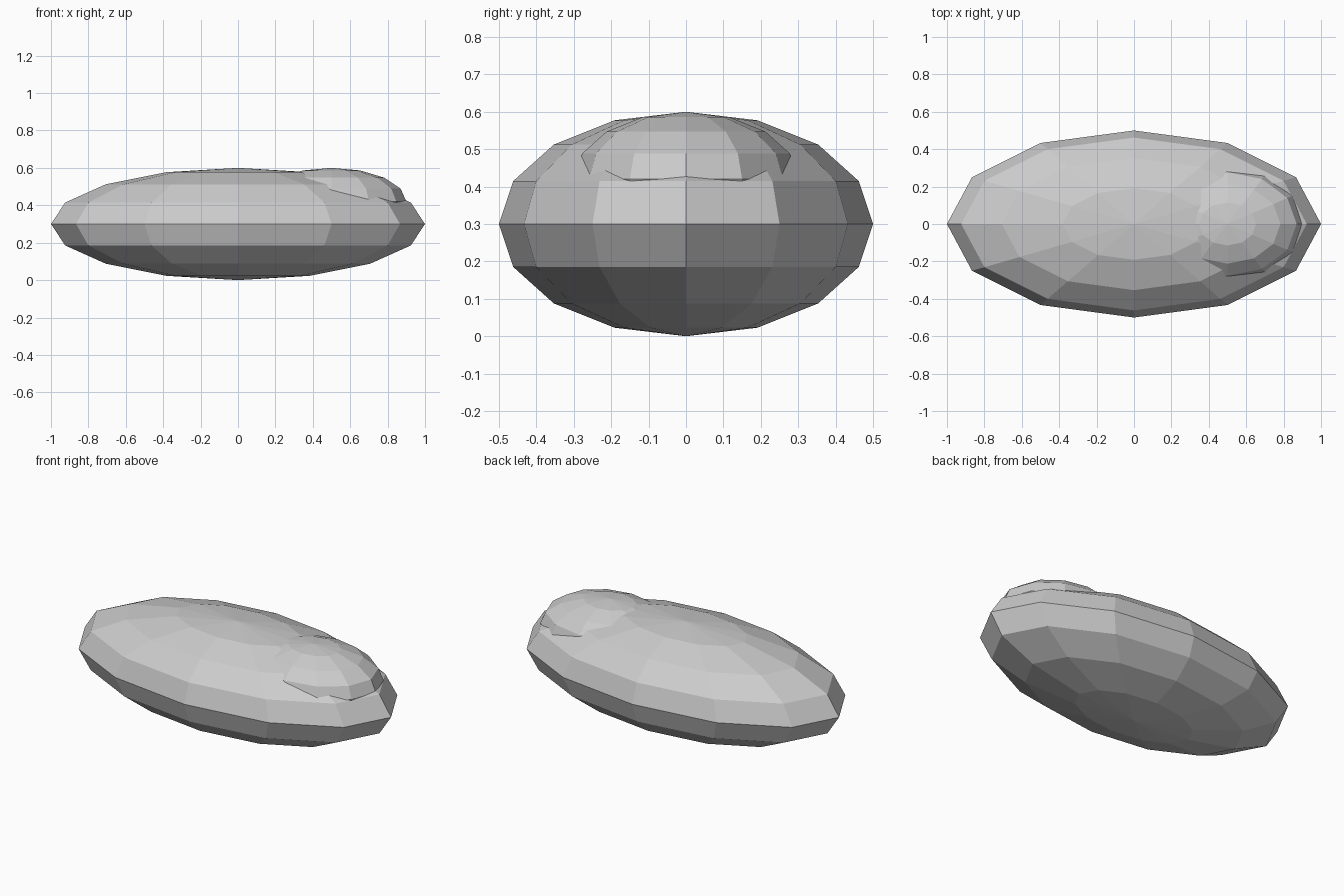
import bpy

if "Cube" in bpy.data.objects:
    bpy.data.objects.remove(bpy.data.objects["Cube"])

grey = bpy.data.materials.new("plain grey")
grey.diffuse_color = (0.6, 0.6, 0.6, 1)
grey.use_nodes = True
grey.node_tree.nodes["Principled BSDF"].inputs["Base Color"].default_value = grey.diffuse_color


def ellipsoid(name, centre, radii):
    """Flat-faced 12 x 8 sphere stretched to the given radii."""
    bpy.ops.mesh.primitive_uv_sphere_add(segments=12, ring_count=8, radius=1, location=centre)
    ob = bpy.context.object
    ob.name = name
    ob.scale = radii
    bpy.ops.object.transform_apply(location=False, rotation=False, scale=True)
    ob.data.materials.append(grey)
    return ob


# Long flattened body
ellipsoid("body", (0, 0, 0.3), (1, 0.5, 0.3))
# Low dome sunk into the top at the +x end
ellipsoid("dome", (0.5, 0, 0.42), (0.4, 0.3, 0.18))
